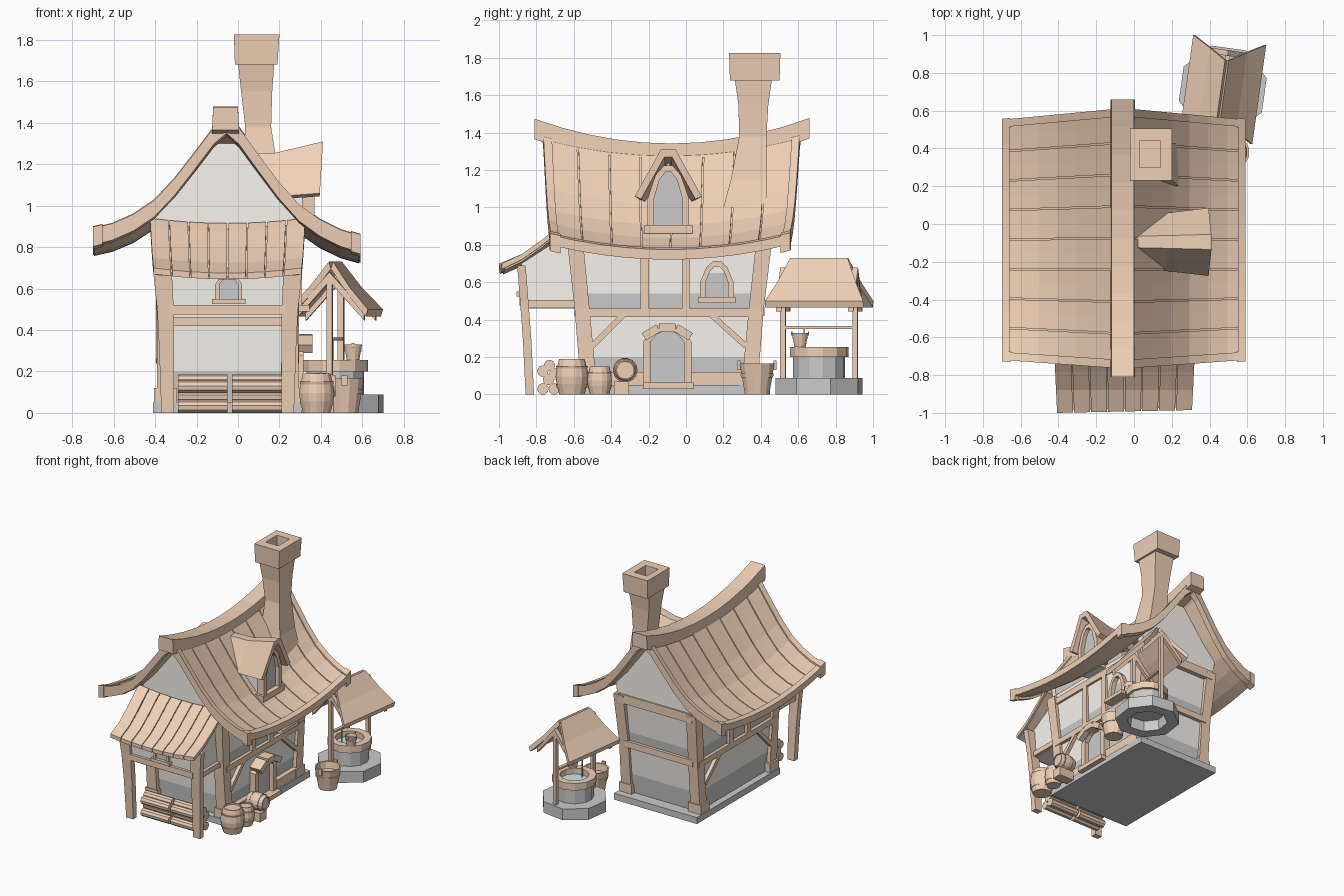
import bpy, bmesh
from math import sin, cos, pi, radians
from mathutils import Vector, Matrix

if "Cube" in bpy.data.objects:
    bpy.data.objects.remove(bpy.data.objects["Cube"])

def mat(name, c):
    m = bpy.data.materials.new(name)
    m.diffuse_color = (*c, 1)
    m.use_nodes = True
    m.node_tree.nodes["Principled BSDF"].inputs["Base Color"].default_value = m.diffuse_color
    return m
WOOD = mat("wood", (.86, .63, .47))
CREAM = mat("plaster", (.95, .92, .87))
WATER = mat("water", (.60, .80, .85))
GREY = mat("stone", (.66, .66, .66))

# ---- helpers: everything is a capped loft of point rings ----
def loft(name, rings, m=WOOD, M=None):
    bm = bmesh.new()
    vs = [[bm.verts.new(Vector(p)) for p in r] for r in rings]
    n = len(vs[0])
    for a, b in zip(vs, vs[1:]):
        for i in range(n):
            bm.faces.new((a[i], a[(i + 1) % n], b[(i + 1) % n], b[i]))
    bm.faces.new(vs[0][::-1])
    bm.faces.new(vs[-1])
    bmesh.ops.recalc_face_normals(bm, faces=bm.faces[:])
    me = bpy.data.meshes.new(name)
    bm.to_mesh(me)
    bm.free()
    ob = bpy.data.objects.new(name, me)
    bpy.context.collection.objects.link(ob)
    if m:
        me.materials.append(m)
    if M:
        me.transform(M)
    return ob

def rect(x0, x1, y0, y1, z):
    return [(x0, y0, z), (x1, y0, z), (x1, y1, z), (x0, y1, z)]

def crect(x, y, z, wx, wy):
    return rect(x - wx / 2, x + wx / 2, y - wy / 2, y + wy / 2, z)

def box(name, x0, x1, y0, y1, z0, z1, m=WOOD, M=None):
    return loft(name, [rect(x0, x1, y0, y1, z0), rect(x0, x1, y0, y1, z1)], m, M)

def lathe(name, prof, n=12, m=WOOD, M=None):
    return loft(name, [[(r * cos(2 * pi * (i + .5) / n), r * sin(2 * pi * (i + .5) / n), z)
                        for i in range(n)] for r, z in prof], m, M)

def beam_x(name, x0, x1, p, q, w):
    # slanted bar in the yz plane from p to q
    d = (Vector(q) - Vector(p)).normalized() * w / 2
    loft(name, [[(x0, a - d.y, b + d.x), (x1, a - d.y, b + d.x), (x1, a + d.y, b - d.x),
                 (x0, a + d.y, b - d.x)] for a, b in (p, q)])

def arch(name, to3d, w, b, s, t, th, depth):
    # arched frame plus pane; to3d maps (across, z, out)
    inn = [(-w, b), (-w, s), (-.62 * w, s + .7 * (t - s)), (-.2 * w, t), (.2 * w, t),
           (.62 * w, s + .7 * (t - s)), (w, s), (w, b)]
    k = (w + th) / w
    out = [(a * k, z + (th * (z - s) / (t - s) if z > s else 0)) for a, z in inn]
    loft(name + "_frame", [[to3d(*i, -.02), to3d(*o, -.02), to3d(*o, depth), to3d(*i, depth)]
                           for i, o in zip(inn, out)])
    loft(name + "_pane", [[to3d(a, z, d) for a, z in inn] for d in (-.02, .01)], None)

C = -.05  # house centre line

# ---- house body ----
box("foundation", -.41, .31, -.58, .45, 0, .05, GREY)
def wall(z):
    t = (z - .05) / .8
    return rect(C - .31 - .02 * t, C + .31 + .02 * t, -.53 - .06 * t, .36 + .07 * t, z)
walls = loft("house_walls", [wall(z) for z in (.05, .2, .46, .54, .86)], CREAM)
walls.data.materials.append(GREY)
for p in walls.data.polygons:
    if p.center.z < .15 or .46 < p.center.z < .54:
        p.material_index = 1

for s in (-1, 1):
    for k, ys in (("front", (-.52, -.555, -.595)), ("back", (.34, .375, .42))):
        loft(k + "_corner_post", [crect(C + s * x, y, z, w, w) for x, y, z, w in
             zip((.30, .30, .315), ys, (.05, .45, .84), (.085, .08, .085))])
        box(k + "_post_foot", C + s * .3 - .055, C + s * .3 + .055, ys[0] - .055, ys[0] + .055, .05, .12)
    x0, x1 = sorted((C + s * .29, C + s * .345))
    box("side_rail", x0, x1, -.56, .40, .415, .46)
    box("top_rail", x0, x1, -.58, .42, .77, .82)
    for y in (-.22, 0):
        box("stud", x0, x1, y - .022, y + .022, .46, .80)
    beam_x("brace", x0, x1, (-.51, .25), (-.33, .43), .03)
    beam_x("brace", x0, x1, (.13, .43), (.32, .26), .03)
for y in (-.57, .395):
    box("cross_rail", C - .3, C + .3, y - .025, y + .025, .42, .47)
box("back_top_rail", C - .32, C + .32, .40, .46, .78, .85)

# ---- sagging main roof ----
P = [(0, 1.415), (.06, 1.365), (.15, 1.245), (.25, 1.115), (.35, 1.008), (.45, .94), (.55, .895), (.64, .872)]
RX = -.055
def roof(s, d, z, y, off=0):
    t = (y + .09) / .68
    return (RX + s * d, y, z - .09 * (1 - t * t) - .018 * s * d / .64 + off)
def ends(d):
    return -.75 + .045 * d / .64, .60 - .06 * d / .64
def strip(name, s, f0, f1, top, thick, pts=P, n=1):
    # strip running down the slope between two fractions of the roof length
    rings = []
    for d, z in pts:
        a, b = ends(d)
        ys = [a + (b - a) * (f0 + (f1 - f0) * i / n) for i in range(n + 1)]
        rings.append([roof(s, d, z, y, top) for y in ys] +
                     [roof(s, d, z, y, top - thick) for y in ys[::-1]])
    loft(name, rings)
for s in (-1, 1):
    for k in range(8):
        strip("roof_plank", s, k / 8 + .003, (k + 1) / 8 - .003, 0, .02, n=2)
    strip("roof_underlay", s, .01, .99, -.018, .025, n=10)
    strip("front_bargeboard", s, -.012, .022, .015, .08)
    strip("back_bargeboard", s, .978, 1.01, .015, .08)
    strip("eave_board", s, -.01, 1.01, .012, .05, [(.605, .88), (.645, .871)], 10)
    # squared blocks that end each bargeboard
    for f0, f1 in ((-.018, .028), (.972, 1.014)):
        strip("bargeboard_tip", s, f0, f1, .02, .095, [(.60, .882), (.645, .871)])
ys = [-.81 + 1.47 * i / 10 for i in range(11)]
ridge = [(y, 1.342 + .132 * ((y + .08) / .73) ** 2) for y in ys]
loft("ridge_beam", [[(-.12, y, z), (0, y, z), (.005, y, z - .11), (-.125, y, z - .11)] for y, z in ridge])

# gable ends follow the roof profile
for name, y0, y1 in (("front_gable", -.6, -.56), ("back_gable", .39, .45)):
    yy = y0 if y0 < 0 else y1
    pr = [roof(-1, d, z, yy, -.03) for d, z in P[4::-1]] + [roof(1, d, z, yy, -.03) for d, z in P[1:5]]
    pr += [(.28, 0, .83), (-.38, 0, .83)]
    loft(name, [[(p[0], y, p[2]) for p in pr] for y in (y0, y1)], CREAM)

# ---- chimney with hollow cap ----
loft("chimney_shaft", [rect(.03, .235, .20, .43, 1.0), rect(.03, .195, .24, .43, 1.15),
     rect(.035, .16, .285, .43, 1.38), rect(.015, .165, .28, .44, 1.55), rect(0, .175, .26, .46, 1.69)])
loft("chimney_cap", [rect(-.015, .19, .235, .50, 1.68), rect(-.02, .2, .23, .505, 1.825),
     rect(.03, .14, .30, .44, 1.825), rect(.03, .14, .30, .44, 1.72)])

# ---- dormer ----
DY = -.095
loft("dormer_walls", [[(x, DY - .1, .84), (x, DY + .1, .84), (x, DY + .1, 1.08), (x, DY, z),
                       (x, DY - .1, 1.08)] for x, z in ((.12, 1.19), (.33, 1.24))], CREAM)
def dormer_ring(x, top, k):
    o = [(-.18, -.25), (-.1, -.11), (-.04, 0), (.04, 0), (.1, -.11), (.18, -.25)]
    i = [(.145, -.265), (.07, -.13), (.02, -.04), (-.02, -.04), (-.07, -.13), (-.145, -.265)]
    return [(x + .06 * b, DY + a * k, top + b * k) for a, b in o + i]
loft("dormer_roof", [dormer_ring(0, 1.25, .75), dormer_ring(.18, 1.255, .85), dormer_ring(.41, 1.31, 1)])
arch("dormer_window", lambda a, z, d: (.33 + d, DY + a, z), .075, .90, 1.05, 1.19, .035, .04)
box("dormer_sill", .28, .38, DY - .13, DY + .13, .86, .905)

# ---- side door and window ----
arch("door", lambda a, z, d: (.27 + d, -.1 + a, z), .09, .06, .28, .34, .04, .045)
for a, t, h in ((-.085, .55, .33), (0, 0, .355), (.085, -.55, .33)):
    M = Matrix.Translation((0, -.1 + a, h)) @ Matrix.Rotation(t, 4, 'X')
    box("door_arch_stone", .26, .36, -.045, .045, -.02, .025, WOOD, M)
box("door_step", .26, .35, -.23, .04, .03, .065)
for y0, y1 in ((-.50, -.23), (.03, .32)):
    box("base_rail", .24, .30, y0, y1, .05, .12)
arch("side_window", lambda a, z, d: (.265 + d, .165 + a, z), .06, .51, .60, .685, .03, .045)
box("side_window_sill", .26, .345, .065, .265, .49, .52)

# ---- front annex with plank awning ----
loft("annex_walls", [[(x, -.865, .46), (x, -.88, .70), (x, -.6, .88), (x, -.56, .46)]
                     for x in (C - .29, C + .29)], CREAM)
for s in (-1, 1):
    loft("annex_post", [crect(C + s * x, y, z, w, .045) for x, y, z, w in
         ((.29, -.835, 0, .06), (.295, -.85, .3, .07), (.30, -.865, .5, .08), (.315, -.88, .69, .09))])
    x = C + s * .29
    box("annex_side_rail", x - .025, x + .025, -.87, -.56, .465, .505)
box("annex_front_rail", C - .28, C + .28, -.89, -.84, .475, .52)
AW = [(-.625, .925), (-.68, .885), (-.78, .805), (-.88, .735), (-1, .685)]
def aw(f, y, z):
    return (C + (f - .5) * (.76 - .04 * (y + .58) / -.42), y + .015 * f * (y < -.9), z + .10 * (f - .5) ** 2 - .01)
for k in range(8):
    a, b = k / 8 + .004, (k + 1) / 8 - .004
    loft("awning_plank", [[aw(a, y, z), aw(b, y, z), aw(b, y, z - .03), aw(a, y, z - .03)] for y, z in AW])
loft("awning_underlay", [[aw(.02, y, z - .028), aw(.5, y, z - .028), aw(.98, y, z - .028), aw(.98, y, z - .04),
                          aw(.5, y, z - .04), aw(.02, y, z - .04)] for y, z in AW[:-1] + [(-.985, .692)]])
arch("front_window", lambda a, z, d: (-.045 + a, -.872 - d, z), .045, .545, .62, .65, .02, .02)
box("front_window_sill", -.125, .035, -.905, -.86, .525, .55)

# ---- stacked logs ----
for x0, x1 in ((-.29, -.05), (-.03, .22)):
    for y, z in ((-.765, .03), (-.705, .03), (-.735, .08), (-.765, .125), (-.70, .11), (-.73, .155)):
        M = Matrix.Translation((x0, y, z)) @ Matrix.Rotation(pi / 2, 4, 'Y')
        lathe("log", [(.031, 0), (.031, x1 - x0)], 9, WOOD, M)

# ---- barrels ----
def barrel(r, h, M):
    lathe("barrel", [(r * .78, 0), (r * .95, h * .3), (r, h * .5), (r * .95, h * .7), (r * .78, h),
                     (r * .68, h), (r * .68, h * .94)], 14, WOOD, M)
    for f in (.2, .72):
        lathe("barrel_hoop", [(r * .93, h * f), (r * .98, h * (f + .08))], 14, WOOD, M)
barrel(.087, .19, Matrix.Translation((.38, -.61, 0)))
barrel(.066, .15, Matrix.Translation((.39, -.462, 0)))
barrel(.066, .14, Matrix.Translation((.33, -.325, .13)) @ Matrix.Rotation(pi / 2, 4, 'Y'))
box("barrel_stand", .33, .46, -.385, -.305, 0, .07)

# ---- buckets ----
def bucket(r, h, M):
    lathe("bucket", [(r * .7, 0), (r, h), (r * .88, h), (r * .65, h * .15)], 12, WOOD, M)
    lathe("bucket_hoop", [(r * .92, h * .55), (r * .96, h * .68)], 12, WOOD, M)
    for s in (-1, 1):
        box("bucket_ear", -.15 * r, .15 * r, s * r - .08 * r, s * r + .08 * r, h * .8, h * 1.1, WOOD, M)
bucket(.096, .165, Matrix.Translation((.515, .38, 0)))

# ---- well ----
W = Matrix.Translation((.47, .712, 0)) @ Matrix.Rotation(radians(-8), 4, 'Z')
lathe("well_base", [(.14, .082), (.15, 0), (.24, 0), (.24, .088), (.12, .088)], 8, GREY, W)
lathe("well_wall", [(.14, .08), (.14, .205), (.11, .205), (.11, .09)], 12, GREY, W)
lathe("well_rim", [(.158, .2), (.158, .255), (.105, .255), (.105, .2)], 12, WOOD, W)
lathe("well_water", [(.112, .20), (.112, .21)], 12, WATER, W)
for y in (-.195, .195):
    box("well_post", -.014, .014, y - .014, y + .014, .085, .66, WOOD, W)
    for s in (-1, 1):
        loft("well_rafter", [[(s * a, y - .015, z), (s * a, y + .015, z), (s * a, y + .015, z - .045),
             (s * a, y - .015, z - .045)] for a, z in ((0, .68), (.17, .49))], WOOD, W)
box("well_axle", -.012, .012, -.2, .2, .35, .365, WOOD, W)
box("well_rope", -.004, .004, -.084, -.076, .2, .36, WOOD, W)
F = [k / 3 - 1 for k in range(7)]
for s in (-1, 1):
    loft("well_roof_side", [[(s * x, f * l, z) for f in F] + [(s * (x - .01), f * l, z - .035) for f in F[::-1]]
         for x, z, l in ((.01, .73, .155), (.10, .605, .21), (.195, .50, .265))], WOOD, W)
bucket(.045, .075, Matrix.Translation((.555, .61, .255)))
